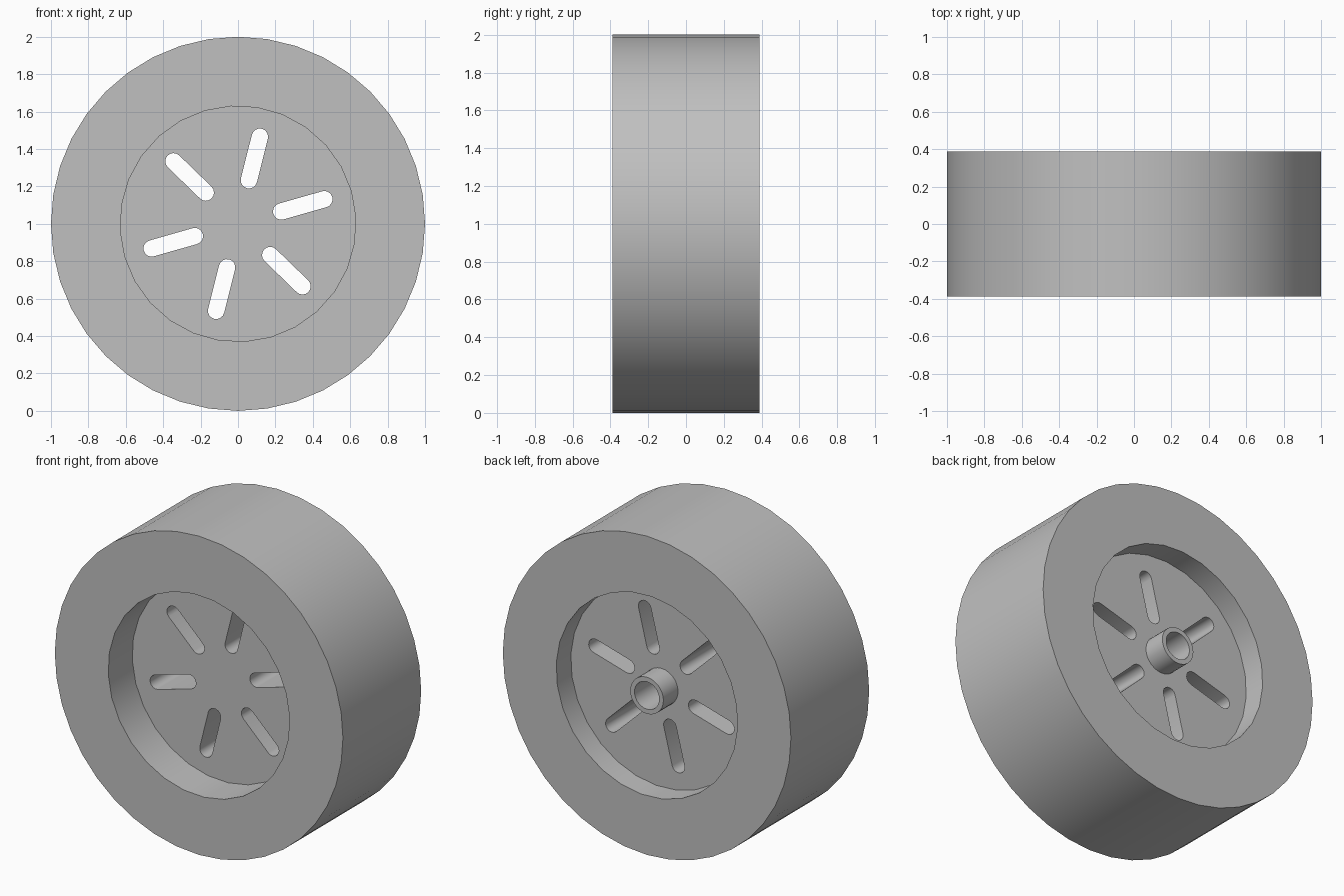
import bpy
import bmesh
from math import sin, cos, pi, radians

if "Cube" in bpy.data.objects:
    bpy.data.objects.remove(bpy.data.objects["Cube"], do_unlink=True)

HALF = 0.388         # half the wheel width
FRONT_FLOOR = -0.15  # floor of the deep front recess
BACK_FLOOR = 0.243   # floor of the shallow back recess

grey = bpy.data.materials.new("wheel_grey")
grey.use_nodes = True
colour = (0.53, 0.53, 0.53, 1)
grey.diffuse_color = colour
grey.node_tree.nodes["Principled BSDF"].inputs["Base Color"].default_value = colour


def arc(radius, start, end, count, cx=0.0):
    """Points along an arc, angles in radians."""
    return [(cx + radius * cos(start + (end - start) * i / count),
             radius * sin(start + (end - start) * i / count)) for i in range(count + 1)]


def circle(radius, sides, phase=0.0):
    return arc(radius, phase, phase + 2 * pi, sides)[:-1]


def turned(points, a):
    return [(x * cos(a) - z * sin(a), x * sin(a) + z * cos(a)) for x, z in points]


def prism(name, outlines, y0, y1):
    """Extrude outlines in the upright plane along y, centred on the axle."""
    bm = bmesh.new()
    for points in outlines:
        face = bm.faces.new([bm.verts.new((x, y0, z + 1)) for x, z in points])
        new = bmesh.ops.extrude_face_region(bm, geom=[face], use_keep_orig=True)["geom"]
        verts = [v for v in new if isinstance(v, bmesh.types.BMVert)]
        bmesh.ops.translate(bm, verts=verts, vec=(0, y1 - y0, 0))
    bmesh.ops.recalc_face_normals(bm, faces=bm.faces)
    mesh = bpy.data.meshes.new(name)
    bm.to_mesh(mesh)
    bm.free()
    mesh.materials.append(grey)
    obj = bpy.data.objects.new(name, mesh)
    bpy.context.collection.objects.link(obj)
    return obj


def combine(target, tool, operation):
    bpy.ops.object.select_all(action="DESELECT")
    bpy.context.view_layer.objects.active = target
    target.select_set(True)
    mod = target.modifiers.new("shape", "BOOLEAN")
    mod.operation = operation
    mod.solver = "EXACT"
    mod.object = tool
    bpy.ops.object.modifier_apply(modifier=mod.name)
    bpy.data.objects.remove(tool, do_unlink=True)


# Solid tyre drum with a recess in each side
wheel = prism("wheel", [circle(1.0, 40)], -HALF, HALF)
rim = circle(0.63, 28, radians(3.4))
combine(wheel, prism("front_recess", [rim], -1, FRONT_FLOOR), "DIFFERENCE")
combine(wheel, prism("back_recess", [rim], BACK_FLOOR, 1), "DIFFERENCE")

# Axle tube with a blind bore, on the back only
combine(wheel, prism("axle_tube", [circle(0.115, 28)], BACK_FLOOR - 0.1, HALF), "UNION")
combine(wheel, prism("axle_bore", [circle(0.086, 28)], -0.06, 1), "DIFFERENCE")

# Six round-ended slots through the disc
slot = (arc(0.044, -pi / 2, pi / 2, 8, 0.48)
        + arc(0.044, pi / 2, 3 * pi / 2, 8, 0.24))
slots = [turned(slot, radians(15.9 + 60 * i)) for i in range(6)]
combine(wheel, prism("slots", slots, -1, 1), "DIFFERENCE")

bpy.ops.object.shade_smooth_by_angle(angle=radians(30))
